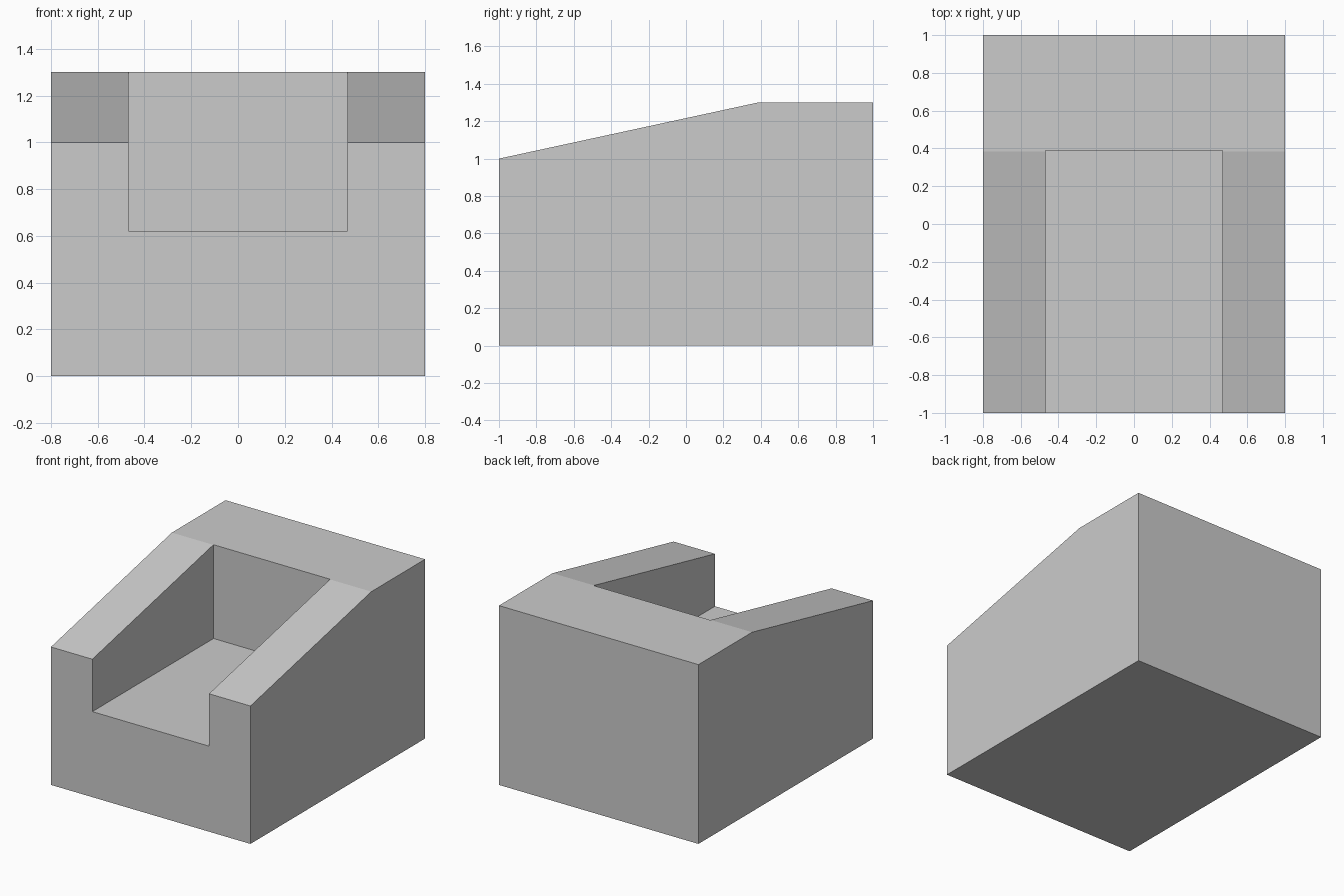
import bpy
import bmesh

if "Cube" in bpy.data.objects:
    bpy.data.objects.remove(bpy.data.objects["Cube"])


def extrude_profile(name, profile, half_width):
    """Extrude a (y, z) side profile symmetrically along x."""
    bm = bmesh.new()
    face = bm.faces.new([bm.verts.new((-half_width, y, z)) for y, z in profile])
    result = bmesh.ops.extrude_face_region(bm, geom=[face])
    moved = [g for g in result["geom"] if isinstance(g, bmesh.types.BMVert)]
    bmesh.ops.translate(bm, verts=moved, vec=(2 * half_width, 0, 0))
    bmesh.ops.recalc_face_normals(bm, faces=bm.faces)
    mesh = bpy.data.meshes.new(name)
    bm.to_mesh(mesh)
    bm.free()
    obj = bpy.data.objects.new(name, mesh)
    bpy.context.collection.objects.link(obj)
    return obj


# Solid armchair block with arms sloping down to the front
body = extrude_profile(
    "armchair_body",
    [(-1, 0), (1, 0), (1, 1.3), (0.385, 1.3), (-1, 1)],
    0.8,
)

# Seat recess, open at the front and top
cutter = extrude_profile(
    "seat_recess_cutter",
    [(-1.2, 0.62), (0.388, 0.62), (0.388, 1.6), (-1.2, 1.6)],
    0.468,
)
cutter.hide_render = True

recess = body.modifiers.new("seat_recess", "BOOLEAN")
recess.operation = "DIFFERENCE"
recess.solver = "EXACT"
recess.object = cutter

# Apply the cut and discard the helper
bpy.context.view_layer.objects.active = body
bpy.ops.object.modifier_apply(modifier=recess.name)
bpy.data.objects.remove(cutter, do_unlink=True)
